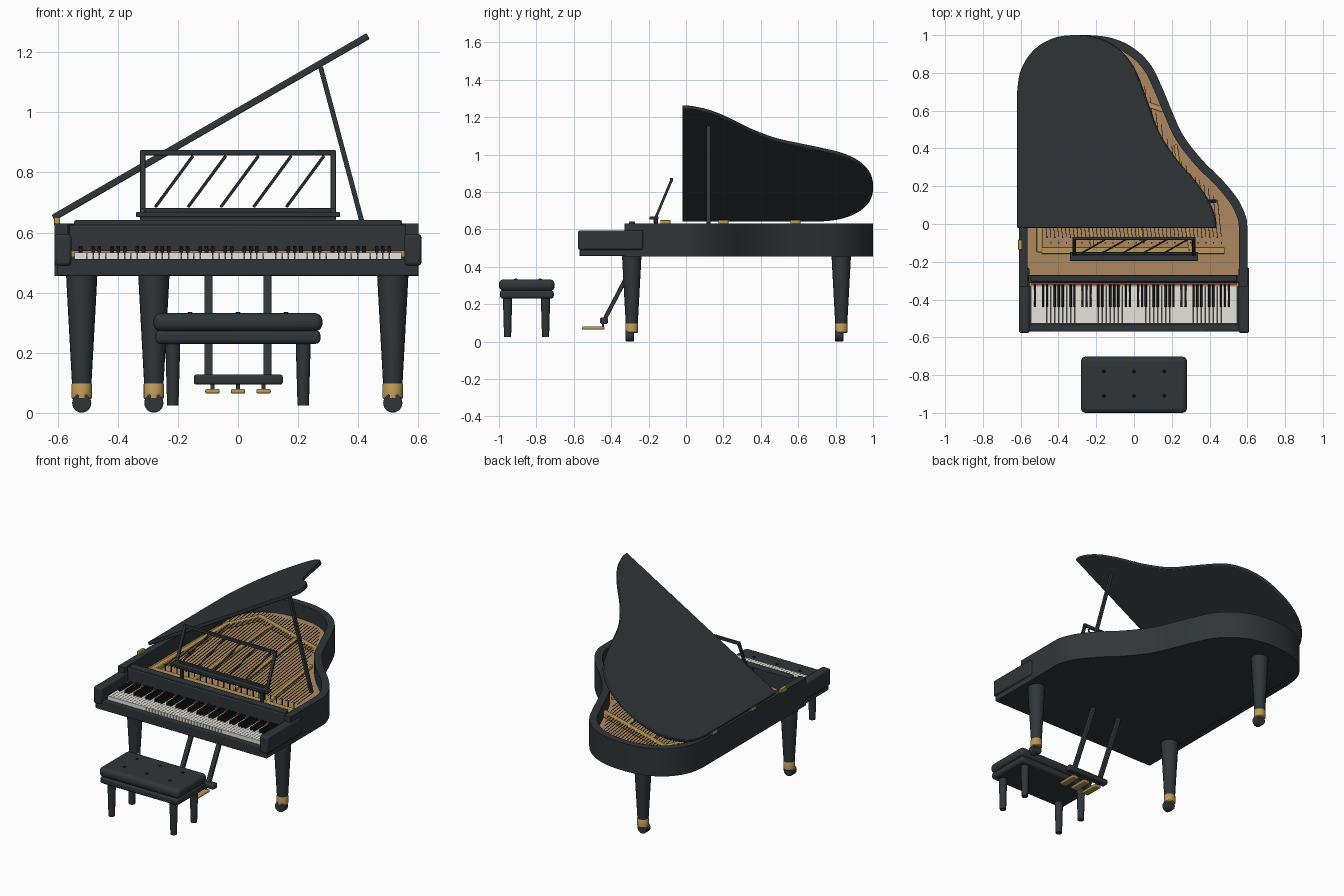
import bpy, bmesh, math
from mathutils import Vector, Matrix

if "Cube" in bpy.data.objects:
    bpy.data.objects.remove(bpy.data.objects["Cube"])

def material(name, rgb):
    m = bpy.data.materials.new(name)
    m.diffuse_color = (*rgb, 1)
    m.use_nodes = True
    m.node_tree.nodes["Principled BSDF"].inputs["Base Color"].default_value = m.diffuse_color
    return m

BLACK = material("black_lacquer", (.03, .036, .04))
BRASS = material("brass", (.5, .32, .10))
WOOD = material("spruce", (.42, .25, .12))
IVORY = material("ivory", (.8, .78, .72))
EBONY = material("ebony", (.012, .012, .013))
RED = material("felt", (.25, .05, .03))

def finish(name, bm, mat, bevel=0, segs=2):
    bmesh.ops.recalc_face_normals(bm, faces=bm.faces)
    me = bpy.data.meshes.new(name)
    bm.to_mesh(me)
    bm.free()
    me.materials.append(mat)
    ob = bpy.data.objects.new(name, me)
    bpy.context.collection.objects.link(ob)
    if bevel:
        b = ob.modifiers.new("bevel", 'BEVEL')
        b.width, b.segments, b.limit_method = bevel, segs, 'ANGLE'
    bpy.ops.object.select_all(action='DESELECT')
    ob.select_set(True)
    bpy.context.view_layer.objects.active = ob
    bpy.ops.object.shade_smooth_by_angle(angle=math.radians(35))
    return ob

def add_box(bm, x0, x1, y0, y1, z0, z1):
    m = Matrix.Translation(((x0+x1)/2, (y0+y1)/2, (z0+z1)/2)) @ Matrix.Diagonal((x1-x0, y1-y0, z1-z0, 1))
    bmesh.ops.create_cube(bm, size=1, matrix=m)

def add_bar(bm, a, b, w, h):
    a, b = Vector(a), Vector(b)
    d = b - a
    m = Matrix.Translation((a+b)/2) @ d.to_track_quat('Z', 'Y').to_matrix().to_4x4() @ Matrix.Diagonal((w, h, d.length, 1))
    bmesh.ops.create_cube(bm, size=1, matrix=m)

def boxes(name, mat, items, bevel=0, segs=2):
    bm = bmesh.new()
    for i in items:
        add_box(bm, *i)
    return finish(name, bm, mat, bevel, segs)

def bars(name, mat, items, bevel=0):
    bm = bmesh.new()
    for i in items:
        add_bar(bm, *i)
    return finish(name, bm, mat, bevel)

def prism(name, mat, pts, z0, z1, bevel=0):
    bm = bmesh.new()
    f = bm.faces.new([bm.verts.new((x, y, z0)) for x, y in pts])
    r = bmesh.ops.extrude_face_region(bm, geom=[f])
    bmesh.ops.translate(bm, verts=[v for v in r['geom'] if isinstance(v, bmesh.types.BMVert)], vec=(0, 0, z1-z0))
    return finish(name, bm, mat, bevel)

def add_lathe(bm, cx, cy, prof, n=20):
    rings = [[bm.verts.new((cx+r*math.cos(2*math.pi*k/n), cy+r*math.sin(2*math.pi*k/n), z))
              for k in range(n)] for r, z in prof]
    for a, b in zip(rings, rings[1:]):
        for k in range(n):
            bm.faces.new((a[k], a[(k+1) % n], b[(k+1) % n], b[k]))
    bm.faces.new(rings[0])
    bm.faces.new(rings[-1])

# case outline: control points smoothed with a Catmull-Rom curve
ctrl = [Vector(p) for p in [(-.61, .58), (-.61, .70), (-.585, .82), (-.51, .92), (-.40, .98), (-.27, 1.0),
        (-.12, .985), (0, .93), (.09, .84), (.15, .72), (.20, .60), (.26, .47), (.36, .34),
        (.47, .23), (.55, .13), (.592, .04), (.60, -.02), (.60, -.14)]]
curve = []
for p0, p1, p2, p3 in zip(ctrl, ctrl[1:], ctrl[2:], ctrl[3:]):
    for k in range(5):
        t = k/5
        curve.append(.5*(2*p1 + (p2-p0)*t + (2*p0-5*p1+4*p2-p3)*t*t + (3*p1-p0-3*p2+p3)*t**3))
curve.append(ctrl[-2])
outer = [Vector((-.61, -.33))] + curve + [Vector((.60, -.33))]

def inset(path, d):
    out = []
    for i, p in enumerate(path):
        t = (path[min(i+1, len(path)-1)] - path[max(i-1, 0)]).normalized()
        out.append(p + Vector((t.y, -t.x))*d)
    return out
inner = inset(outer, .045)

# case
prism("case_rim", BLACK, outer + inner[::-1], .455, .63)
prism("case_bottom", BLACK, inset(outer, .004), .457, .52)
prism("soundboard", WOOD, inset(outer, .03), .52, .54)

# lid, hinged on the long side
lid = prism("lid", BLACK, [Vector((-.61, -.02))] + curve, 0, .022, .004)
lid.matrix_world = (Matrix.Translation((-.605, 0, .642)) @ Matrix.Rotation(math.radians(-30), 4, 'Y')
                    @ Matrix.Translation((.605, 0, 0)))
bars("lid_prop", BLACK, [((.43, .12, .57), (.275, .12, 1.15), .02, .016)])
boxes("lid_hinges", BRASS, [(-.613, -.592, y-.027, y+.027, .625, .65) for y in (-.11, .20, .585)], .003)

# keyboard area
boxes("keybed", BLACK, [(-.60, .60, -.57, -.25, .457, .505)], .004)
boxes("key_slip", BLACK, [(-.56, .56, -.57, -.53, .48, .512)], .004)
boxes("key_arms", BLACK, [(s*.582-.028, s*.582+.028, -.577, -.23, .49, .595) for s in (-1, 1)], .01)
boxes("fallboard", BLACK, [(-.56, .56, -.312, -.27, .50, .625), (-.545, .545, -.305, -.272, .62, .642)], .006)
boxes("felt_strip", RED, [(-.545, .545, -.322, -.31, .51, .542)])
kw = 1.09/52
white, black = [], []
n = 0
for i in range(88):
    x = -.545 + n*kw
    if (i+9) % 12 in (1, 3, 6, 8, 10):
        black.append((x-.006, x+.006, -.44, -.32, .525, .555))
    else:
        white.append((x+.0008, x+kw-.0008, -.528, -.318, .50, .534))
        n += 1
boxes("white_keys", IVORY, white)
boxes("black_keys", EBONY, black, .002, 1)

# iron frame
bars("frame_bars", BRASS, [
    ((-.49, -.14, .56), (.48, -.14, .56), .035, .03),
    ((-.50, -.15, .56), (-.50, .62, .56), .03, .03),
    ((-.50, .60, .56), (-.40, .80, .56), .03, .03),
    ((-.42, .80, .56), (.155, .605, .56), .03, .035),
    ((-.22, -.14, .565), (-.28, .75, .565), .022, .022),
    ((.04, -.09, .565), (-.06, .67, .565), .022, .022),
    ((.30, -.14, .565), (.22, .42, .565), .022, .022)], .004)

# strings stop just short of the inner rim
def inside(x, y):
    hit = False
    for a, b in zip(inner, inner[1:] + inner[:1]):
        if (a.y > y) != (b.y > y) and x < a.x + (y-a.y)*(b.x-a.x)/(b.y-a.y):
            hit = not hit
    return hit
strings, pins = [], bmesh.new()
for k in range(46):
    x = -.46 + k*.0205
    y = -.03
    while y < .85 and inside(x-.13*(y+.03)+.02, y+.05):
        y += .02
    strings.append(((x, -.07, .573), (x-.13*(y+.03), y, .573), .003, .003))
    add_lathe(pins, x, -.07 - .03*(k % 2), [(.004, .54), (.004, .583)], 6)
bars("strings", EBONY, strings)
finish("tuning_pins", pins, EBONY)

# music stand, leaning back
def lean(x, z):
    return (x, -.165 + (z-.655)*.42, z)
stand = [(lean(-.325, .866), lean(.325, .866), .016, .018), (lean(-.325, .675), lean(.325, .675), .014, .014)]
stand += [(lean(s*.317, .645), lean(s*.317, .87), .018, .014) for s in (-1, 1)]
stand += [(lean(-.275+.109*k, .685), lean(-.15+.109*k, .855), .009, .009) for k in range(5)]
bars("music_stand", BLACK, stand, .002)
boxes("music_shelf", BLACK, [(-.34, .34, -.195, -.148, .652, .668), (-.325, .325, -.175, -.15, .637, .653)]
      + [(s*.28-.008, s*.28+.008, -.17, -.15, .54, .64) for s in (-1, 1)], .003)

# legs with brass ferrules and casters
legs, ferrules, wheels = bmesh.new(), bmesh.new(), bmesh.new()
for x, y in ((-.52, -.29), (.515, -.29), (-.28, .83)):
    add_lathe(legs, x, y, [(.032, .09), (.049, .40), (.052, .46)])
    add_lathe(ferrules, x, y, [(.029, .045), (.034, .05), (.034, .095), (.031, .10)])
    m = Matrix.Translation((x, y-.01, .033)) @ Matrix.Rotation(math.pi/2, 4, 'X')
    bmesh.ops.create_cone(wheels, cap_ends=True, segments=24, radius1=.032, radius2=.032, depth=.045, matrix=m)
finish("legs", legs, BLACK)
finish("leg_ferrules", ferrules, BRASS)
finish("casters", wheels, BLACK, .004)

# pedal lyre
bars("lyre_posts", BLACK, [((x, -.255, .465), (x, -.44, .11), .027, .022) for x in (-.098, .098)], .004)
boxes("lyre_box", BLACK, [(-.147, .149, -.46, -.417, .094, .128)], .008)
boxes("pedals", BRASS, [(x-.024, x+.024, -.557, -.435, .064, .08) for x in (-.085, 0, .085)], .006)
boxes("pedal_hangers", BLACK, [(x-.006, x+.006, -.45, -.438, .075, .10) for x in (-.085, 0, .085)])

# bench
boxes("bench_cushion", BLACK, [(-.281, .281, -1.0, -.702, .271, .332)], .026, 5)
boxes("bench_frame", BLACK, [(-.274, .274, -.995, -.707, .23, .274)], .014, 3)
bl, buttons = bmesh.new(), bmesh.new()
for x in (-.217, .217):
    for y in (-.954, -.751):
        add_lathe(bl, x, y, [(.019, .025), (.025, .235)], 16)
for x in (-.16, 0, .16):
    for y in (-.91, -.78):
        add_lathe(buttons, x, y, [(.009, .325), (.009, .333), (.005, .336)], 12)
finish("bench_legs", bl, BLACK)
finish("cushion_buttons", buttons, EBONY)
